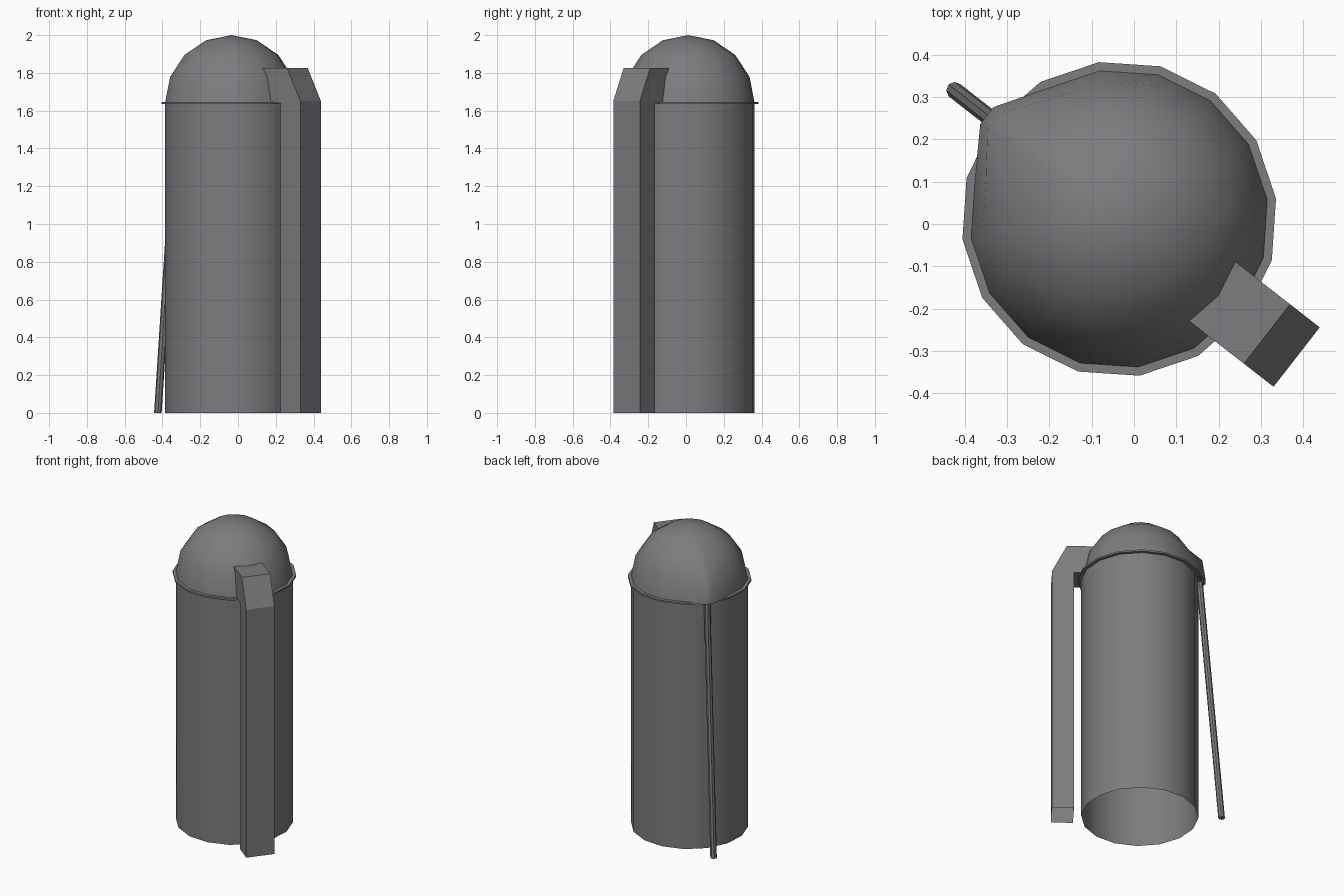
import bpy, math
from math import radians, sin, cos

if "Cube" in bpy.data.objects:
    bpy.data.objects.remove(bpy.data.objects["Cube"])

CX, CY = -0.035, 0.012           # silo axis
R, SIDES, START = 0.354, 16, 7.4
HOOD, CHUTE = 142.0, -37.9       # bearings of the two attachments

grey = bpy.data.materials.new("dull grey metal")
grey.diffuse_color = (0.205, 0.20, 0.21, 1)
grey.use_nodes = True
grey.node_tree.nodes["Principled BSDF"].inputs["Base Color"].default_value = grey.diffuse_color


def polar(r, deg, z):
    return (CX + r * cos(radians(deg)), CY + r * sin(radians(deg)), z)


def make(name, verts, faces, smooth=True):
    me = bpy.data.meshes.new(name)
    me.from_pydata(verts, [], faces)
    me.materials.append(grey)
    ob = bpy.data.objects.new(name, me)
    bpy.context.collection.objects.link(ob)
    bpy.ops.object.select_all(action='DESELECT')
    ob.select_set(True)
    bpy.context.view_layer.objects.active = ob
    if smooth:
        bpy.ops.object.shade_smooth_by_angle(angle=radians(40))
    return ob


def bridge(rings, n):
    """Quads between stacked rings of n points."""
    return [(i * n + k, i * n + (k + 1) % n, (i + 1) * n + (k + 1) % n, (i + 1) * n + k)
            for i in range(rings - 1) for k in range(n)]


angles = [START + 360 / SIDES * k for k in range(SIDES)]

# silo wall, open underneath
make("silo_wall", [polar(R, a, z) for z in (0, 1.64) for a in angles], bridge(2, SIDES))

# thin flange under the dome
make("dome_flange", [polar(0.374, a, z) for z in (1.635, 1.646) for a in angles],
     bridge(2, SIDES) + [tuple(range(SIDES))[::-1], tuple(range(SIDES, 2 * SIDES))])

# dome; one corner is split in two and pulled out to form a hood over the pipe
dome_angles = angles[:6] + [HOOD - 3.7, HOOD + 3.7] + angles[7:]
n = len(dome_angles)
verts = []
for ring in range(4):
    t = radians(22.5 * ring)
    for k, a in enumerate(dome_angles):
        r = R * cos(t)
        if k in (6, 7) and ring < 2:
            r = (0.398, 0.377)[ring]
        verts.append(polar(r, a, 1.642 + 0.358 * sin(t)))
verts.append(polar(0, 0, 2.0))
faces = bridge(4, n) + [(3 * n + k, 3 * n + (k + 1) % n, 4 * n) for k in range(n)]
faces.append(tuple(range(n))[::-1])
make("dome", verts, faces)

# slanted thin pipe running down from the hood
m = 8
pipe = []
for rad, z in ((0.494, 0), (0.360, 1.65)):
    x, y, _ = polar(rad, HOOD, z)
    pipe += [(x + 0.02 * cos(math.tau * k / m), y + 0.02 * sin(math.tau * k / m), z) for k in range(m)]
make("slanted_pipe", pipe, bridge(2, m) + [tuple(range(m))[::-1]])

# unloading chute: side profile extruded sideways, open at the bottom
profile = [(0.40, 0), (0.532, 0), (0.532, 1.65), (0.443, 1.825),
           (0.27, 1.825), (0.27, 1.64), (0.40, 1.64)]
c, s = cos(radians(CHUTE)), sin(radians(CHUTE))
p = len(profile)
verts = [(CX + r * c - w * s, CY + r * s + w * c, z) for w in (-0.089, 0.089) for r, z in profile]
faces = [(k, (k + 1) % p, p + (k + 1) % p, p + k)[::-1] for k in range(1, p)]
faces += [tuple(range(p)), tuple(range(p, 2 * p))[::-1]]
for_flip = make("unloading_chute", verts, faces, smooth=False)

# outward normals for the chute
import bmesh
bm = bmesh.new()
bm.from_mesh(for_flip.data)
bmesh.ops.recalc_face_normals(bm, faces=bm.faces)
if max(bm.faces, key=lambda f: f.calc_center_median().z).normal.z < 0:
    bmesh.ops.reverse_faces(bm, faces=bm.faces)
bm.to_mesh(for_flip.data)
bm.free()
